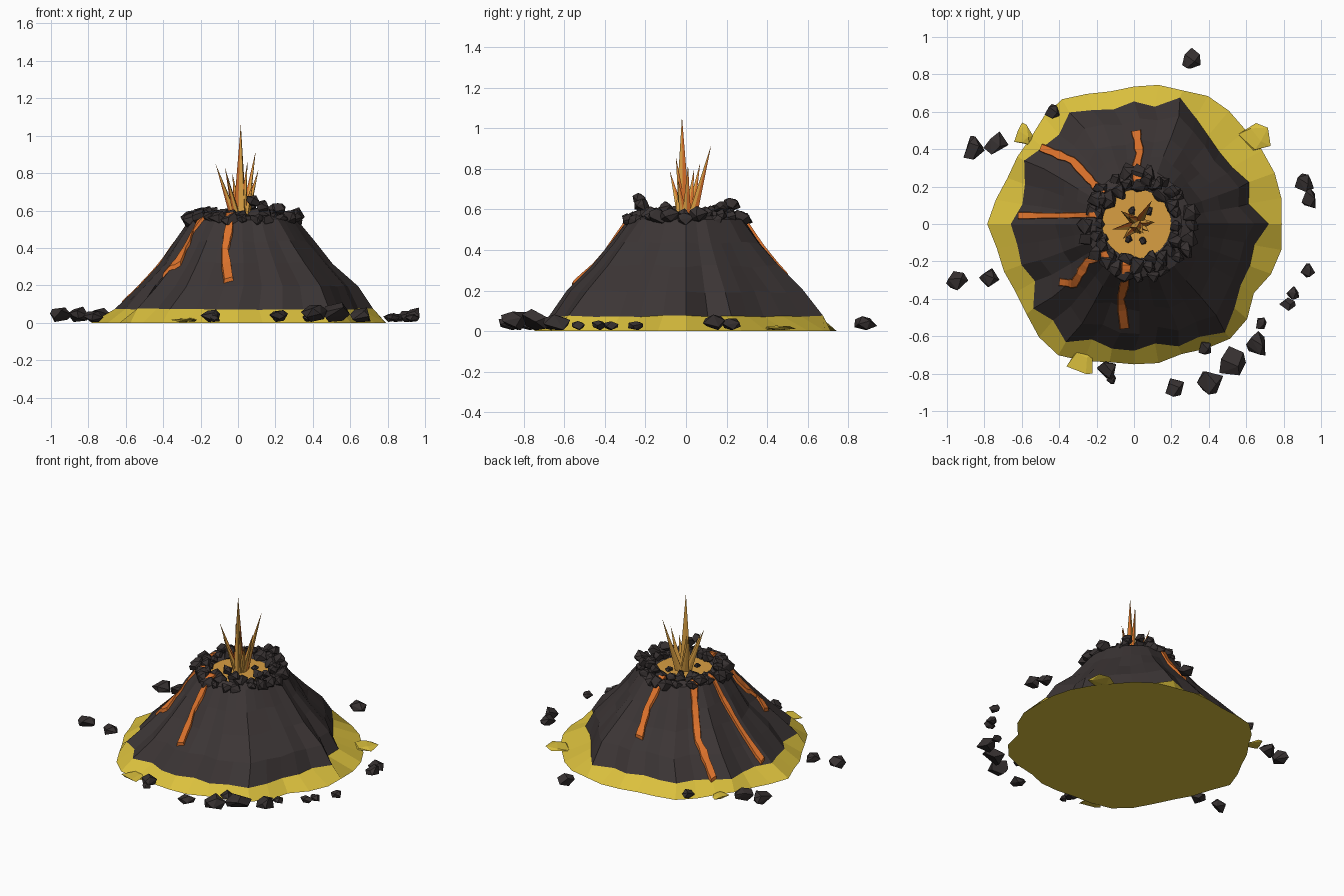
import bpy, bmesh, math, random
from mathutils import Vector
from mathutils.bvhtree import BVHTree

random.seed(7)
cube = bpy.data.objects.get("Cube")
if cube:
    bpy.data.objects.remove(cube)


def material(name, *rgb):
    m = bpy.data.materials.new(name)
    m.use_nodes = True
    m.diffuse_color = (*rgb, 1)
    m.node_tree.nodes["Principled BSDF"].inputs["Base Color"].default_value = (*rgb, 1)
    return m


sand = material("sand_yellow", .71, .53, .047)
basalt = material("dark_slope", .045, .036, .036)
stone = material("dark_stone", .037, .03, .03)
lava = material("lava_orange", .72, .17, .025)
glow = material("lava_gold", .69, .345, .055)


def finish(name, bm, *mats):
    bmesh.ops.recalc_face_normals(bm, faces=bm.faces)
    mesh = bpy.data.meshes.new(name)
    bm.to_mesh(mesh)
    bm.free()
    for m in mats:
        mesh.materials.append(m)
    ob = bpy.data.objects.new(name, mesh)
    bpy.context.collection.objects.link(ob)
    return ob


def rock(bm, x, y, size, floor=None, z=0, flat=.85, count=10):
    """Faceted lump: hull of points scattered over a squashed ball."""
    pts = []
    for i in range(count):
        h = 1 - 2 * (i + .5) / count
        a = i * 2.4 + random.uniform(-.6, .6)
        w = math.sqrt(1 - h * h)
        p = Vector((w * math.cos(a), w * math.sin(a), h * flat))
        pts.append(p * size * random.uniform(.92, 1.28))
    if floor is not None:
        z = floor - min(p.z for p in pts)
    verts = [bm.verts.new(p + Vector((x, y, z))) for p in pts]
    res = bmesh.ops.convex_hull(bm, input=verts)
    loose = [v for v in res["geom_interior"] if isinstance(v, bmesh.types.BMVert)]
    bmesh.ops.delete(bm, geom=loose, context='VERTS')


# Mountain: stacked rings, from the sandy foot to the crater mouth
foot = [.79, .8, .8, .79, .78, .79, .79, .76, .755, .735, .72, .74,
        .77, .75, .72, .72, .72, .75, .785, .745, .74, .73, .75, .79,
        .81, .78, .75, .75, .755, .74, .77, .8, .79, .74, .78, .8]
skirt = [.72, .62, .655, .61, .6, .62, .66, .72, .64, .655, .62, .65,
         .69, .62, .64, .68, .62, .61, .66, .63, .64, .61, .7, .67,
         .73, .66, .68, .68, .65, .7, .7, .76, .7, .66, .66, .65]
N = len(foot)
CX = .025
bm = bmesh.new()


def ring(radii, z, shift=0, jitter=0):
    out = []
    for i, r in enumerate(radii):
        a = math.tau * i / N
        r += random.uniform(-jitter, jitter)
        out.append(bm.verts.new((shift + r * math.cos(a), r * math.sin(a),
                                 z + random.uniform(-jitter, jitter))))
    return out


def ripple(mean, amount):
    return [mean + (r - .665) * amount for r in skirt]


rings = [ring(foot, 0), ring(skirt, .073, 0, .004),
         ring(ripple(.575, .7), .195, .03, .008), ring(ripple(.455, .5), .32, .03, .008),
         ring(ripple(.365, .3), .435, CX, .006), ring(ripple(.285, .1), .55, CX),
         ring([.23] * N, .57, CX), ring([.175] * N, .53, .015)]
bm.faces.new(rings[0])
for level, (lo, hi) in enumerate(zip(rings, rings[1:])):
    for i in range(N):
        j = (i + 1) % N
        quad = bm.faces.new((lo[i], lo[j], hi[j], hi[i]))
        quad.material_index = 1 if level else 0
bmesh.ops.recalc_face_normals(bm, faces=bm.faces)
slope = BVHTree.FromBMesh(bm)
finish("mountain", bm, sand, basalt)

# Lava pool in the crater
bm = bmesh.new()
bmesh.ops.create_circle(bm, cap_ends=True, segments=N, radius=.185)
pool = finish("lava_pool", bm, glow)
pool.location = (.015, 0, .545)


# Lava streams laid over the slope
def height(p):
    hit = slope.ray_cast(Vector((p.x, p.y, 2)), Vector((0, 0, -1)))[0]
    return hit.z if hit else 0


def stream(name, path, width=.024):
    pts = []
    path = [Vector(p) for p in path]
    for a, b in zip(path, path[1:]):
        pts += [a.lerp(b, k / 5) for k in range(5)]
    pts.append(path[-1])
    bm = bmesh.new()
    rows = []
    for i, p in enumerate(pts):
        d = (pts[min(i + 1, len(pts) - 1)] - pts[max(i - 1, 0)]).normalized()
        side = Vector((-d.y, d.x)) * width * random.uniform(.8, 1.2)
        row = []
        for s, lift in ((-1, -.015), (-.8, .022), (.8, .022), (1, -.015)):
            q = p + side * s
            row.append(bm.verts.new((q.x, q.y, height(q) + lift)))
        rows.append(row)
    for a, b in zip(rows, rows[1:]):
        for k in range(4):
            m = (k + 1) % 4
            bm.faces.new((a[k], a[m], b[m], b[k]))
    bm.faces.new(rows[0])
    bm.faces.new(rows[-1])
    finish(name, bm, lava)


stream("stream_back_right", [(-.17, .16), (-.22, .22), (-.33, .34), (-.5, .41)])
stream("stream_back", [(.02, .22), (.01, .3), (.03, .38), (.01, .5)])
stream("stream_right", [(-.2, .05), (-.4, .045), (-.62, .045)], .018)
stream("stream_front_right", [(-.14, -.16), (-.25, -.2), (-.32, -.32), (-.4, -.31)])
stream("stream_front", [(-.04, -.2), (-.045, -.3), (-.07, -.4), (-.05, -.56)])

# Rubble crown around the crater
bm = bmesh.new()
for count, radius, z in ((20, .205, .57), (24, .27, .56)):
    for i in range(count):
        a = math.tau * (i + random.uniform(-.35, .35)) / count
        r = radius + random.uniform(-.012, .02)
        rock(bm, CX + r * math.cos(a), r * math.sin(a), random.uniform(.03, .05),
             z=z + random.uniform(-.015, .02))
for x, y, z in ((.08, -.23, .65), (.13, -.22, .62), (.13, .22, .63), (.2, .17, .61),
                (.07, .23, .62), (-.17, .13, .59), (-.2, -.06, .59), (.22, -.1, .61)):
    rock(bm, x, y, .036, z=z)
for x, y in ((-.01, .07), (.08, .07), (-.03, -.08), (.05, -.09)):
    rock(bm, x, y, .022, z=.55)
finish("crater_rubble", bm, stone)


# Eruption spikes: thin pyramids leaning outwards, with two orange sides each
def spike(name, base, tip, radius):
    bm = bmesh.new()
    foot_ring = []
    for k in range(6):
        a = math.tau * k / 6
        r = radius * (1 if k % 2 else .75)
        foot_ring.append(bm.verts.new((base[0] + r * math.cos(a),
                                       base[1] + r * math.sin(a), .54)))
    top = bm.verts.new(tip)
    bm.faces.new(foot_ring)
    for k in range(6):
        side = bm.faces.new((foot_ring[k], foot_ring[(k + 1) % 6], top))
        side.material_index = 1 if k % 3 == 0 else 0
    finish(name, bm, glow, lava)


spike("main_spike", (.015, -.015), (.015, -.02, 1.06), .043)
for i, (x, y, z) in enumerate((
        (.095, .125, .92), (-.12, -.03, .85), (-.07, .07, .83), (.11, .01, .82),
        (-.06, -.08, .79), (.05, -.05, .86), (.08, -.04, .75), (-.03, .04, .8))):
    spike(f"side_spike_{i + 1}", (.015 + x * .2, y * .2), (x, y, z), .028)

# Boulders scattered round the foot
bm = bmesh.new()
for x, y, size in ((.3, .88, .054), (-.855, .4, .06), (-.74, .43, .057), (-.43, .6, .04),
                   (.91, .22, .052), (.94, .14, .052), (.93, -.25, .034), (.85, -.37, .034),
                   (.82, -.43, .036), (-.95, -.3, .055), (-.77, -.29, .047),
                   (.68, -.53, .034), (.66, -.64, .064), (.38, -.66, .04),
                   (.52, -.74, .078), (.41, -.845, .07), (.22, -.87, .052),
                   (-.14, -.78, .05), (-.12, -.83, .028)):
    rock(bm, x, y, size, floor=.004, flat=.66)
finish("boulders", bm, stone)

# Flat sandy slabs at the edge of the foot
bm = bmesh.new()
for x, y, size in ((-.28, -.73, .075), (.65, .46, .078), (-.59, .48, .055)):
    rock(bm, x, y, size, floor=.004, flat=.16)
finish("sand_slabs", bm, sand)
